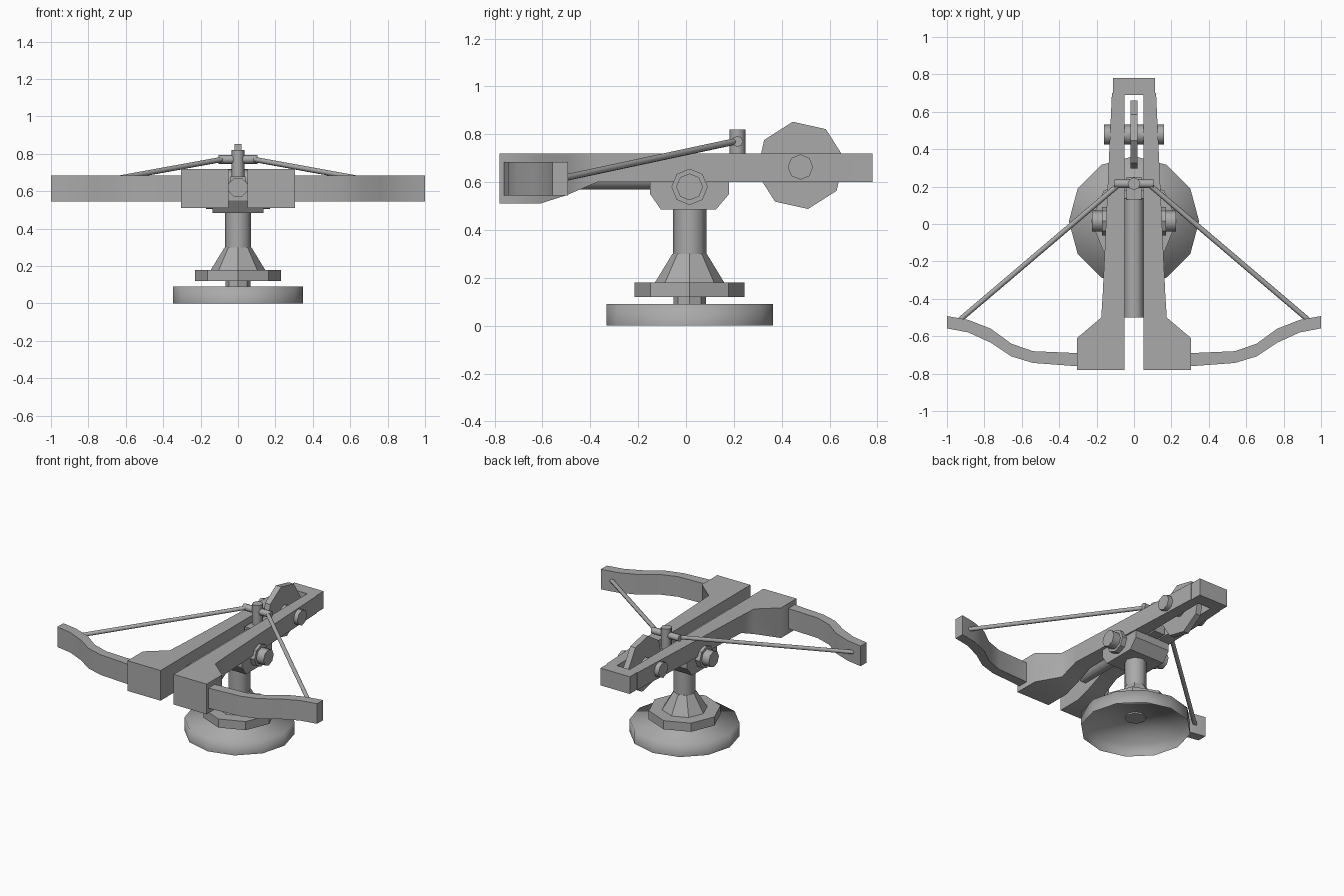
import bpy, bmesh, math
from mathutils import Vector

cube = bpy.data.objects.get("Cube")
if cube:
    bpy.data.objects.remove(cube, do_unlink=True)

grey = bpy.data.materials.new("plain grey")
grey.use_nodes = True
COLOUR = (0.4, 0.4, 0.4, 1)
grey.diffuse_color = COLOUR
grey.node_tree.nodes["Principled BSDF"].inputs["Base Color"].default_value = COLOUR
CY = 0.015  # the stand's axis


def finish(name, bm, smooth=None):
    """Make an object; smooth is the largest angle in degrees to shade over."""
    bmesh.ops.recalc_face_normals(bm, faces=bm.faces)
    me = bpy.data.meshes.new(name)
    bm.to_mesh(me)
    bm.free()
    me.materials.append(grey)
    ob = bpy.data.objects.new(name, me)
    bpy.context.collection.objects.link(ob)
    if smooth:
        bpy.ops.object.select_all(action='DESELECT')
        bpy.context.view_layer.objects.active = ob
        ob.select_set(True)
        bpy.ops.object.shade_smooth_by_angle(angle=math.radians(smooth))
    return ob


def loft(name, rings, smooth=None, start=True, end=True):
    """Skin a row of rings that have equal point counts."""
    bm = bmesh.new()
    rows = [[bm.verts.new(p) for p in ring] for ring in rings]
    n = len(rows[0])
    for a, b in zip(rows, rows[1:]):
        for i in range(n):
            j = (i + 1) % n
            bm.faces.new((a[i], a[j], b[j], b[i]))
    if start:
        bm.faces.new(rows[0])
    if end:
        bm.faces.new(rows[-1])
    return finish(name, bm, smooth)


def tube(name, a, b, r1, r2=None, sides=8, turn=0, smooth=None, start=True):
    """Round bar or cone from a to b."""
    a, b = Vector(a), Vector(b)
    axis = (b - a).normalized()
    up = Vector((0, 0, 1)) if abs(axis.z) < 0.9 else Vector((0, 1, 0))
    u = (up - axis * up.dot(axis)).normalized()
    v = axis.cross(u)
    angles = [math.radians(turn) + math.tau * i / sides for i in range(sides)]
    rings = [[p + (u * math.cos(t) + v * math.sin(t)) * r for t in angles]
             for p, r in ((a, r1), (b, r2 or r1))]
    return loft(name, rings, smooth, start)


def section(y, x0, x1, z0, z1):
    return [(x0, y, z0), (x1, y, z0), (x1, y, z1), (x0, y, z1)]


# Turned stand, with a hollow foot
tube("foot", (0, CY, 0), (0, CY, 0.09), 0.348, sides=12, smooth=100, start=False)
tube("foot_post", (0, CY, 0.08), (0, CY, 0.12), 0.068)
tube("collar", (0, CY, 0.12), (0, CY, 0.18), 0.23)
tube("cone", (0, CY, 0.18), (0, CY, 0.30), 0.145, 0.072)
tube("column", (0, CY, 0.30), (0, CY, 0.60), 0.07, smooth=50)

# Saddle under the rails
saddle = [(-0.105, 0.485), (0.125, 0.485), (0.18, 0.55),
          (0.18, 0.62), (-0.15, 0.62), (-0.15, 0.55)]
loft("saddle", [[(x, y, z) for y, z in saddle] for x in (-0.135, 0.135)], 30)

# Bolt track and the catch that holds the string
tube("bolt_track", (0, -0.5, 0.62), (0, 0.135, 0.62), 0.054, turn=22.5, smooth=50)
loft("catch_foot", [section(y, -0.04, 0.04, 0.6, 0.68) for y in (0.13, 0.25)])
tube("catch", (0, 0.215, 0.6), (0, 0.215, 0.82), 0.034, smooth=50)
tube("catch_bar", (-0.105, 0.215, 0.77), (0.105, 0.215, 0.77), 0.023, smooth=50)

# Winding wheel between the rails
tube("wheel", (-0.02, 0.478, 0.67), (0.02, 0.478, 0.67), 0.185, turn=10)
tube("wheel_axle", (-0.16, 0.478, 0.663), (0.16, 0.478, 0.663), 0.053, smooth=50)
loft("rear_bar", [section(y, -0.113, 0.113, 0.6, 0.72) for y in (0.69, 0.78)], 30)

# Rail stations: y, outer x, underside z
rail = [(-0.78, 0.305, 0.51), (-0.61, 0.305, 0.51), (-0.5, 0.175, 0.545),
        (-0.37, 0.167, 0.6), (0.70, 0.118, 0.6)]
# Bow limb stations: x, rear y, front y
limb = [(0.25, -0.69, -0.76), (0.31, -0.69, -0.76), (0.54, -0.68, -0.743),
        (0.655, -0.64, -0.708), (0.765, -0.56, -0.635), (0.885, -0.513, -0.58),
        (1.0, -0.492, -0.558)]

for side, s in (("left", 1), ("right", -1)):
    loft(side + "_rail", [section(y, 0.05 * s, x * s, z, 0.72) for y, x, z in rail], 60)
    loft(side + "_limb", [[(x * s, a, 0.545), (x * s, b, 0.545),
                           (x * s, b, 0.685), (x * s, a, 0.685)] for x, a, b in limb], 60)
    tube(side + "_string", (0.07 * s, 0.22, 0.773), (0.94 * s, -0.52, 0.615), 0.014,
         smooth=50)
    tube(side + "_pivot_washer", (0.1 * s, CY, 0.58), (0.17 * s, CY, 0.58), 0.076)
    tube(side + "_pivot_pin", (0.17 * s, CY, 0.58), (0.225 * s, CY, 0.58), 0.056, smooth=50)
